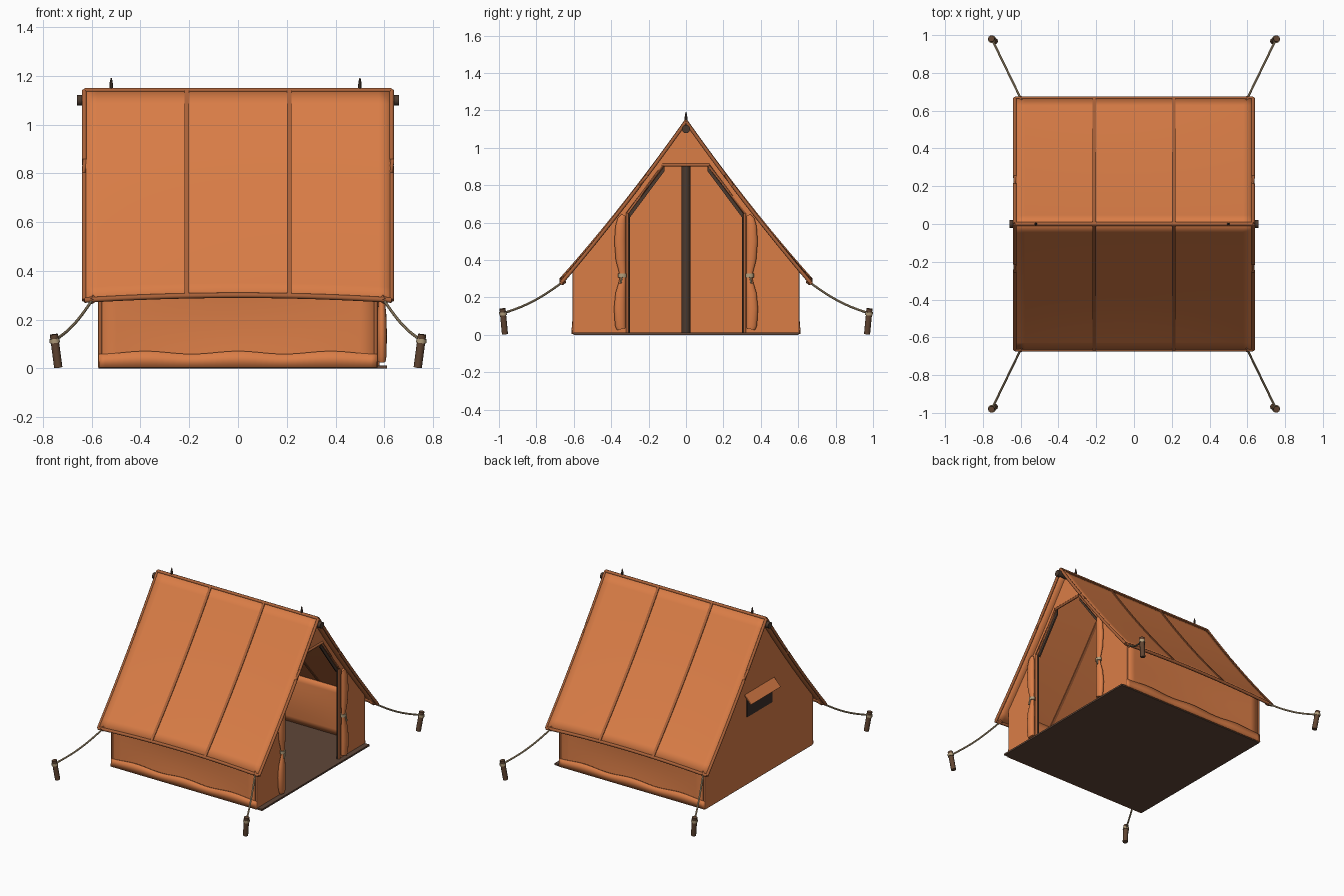
import bpy, bmesh, math
from mathutils import Vector

if "Cube" in bpy.data.objects:
    bpy.data.objects.remove(bpy.data.objects["Cube"])

def mat(name, c):
    m = bpy.data.materials.new(name)
    m.diffuse_color = (*c, 1)
    m.use_nodes = True
    m.node_tree.nodes["Principled BSDF"].inputs["Base Color"].default_value = m.diffuse_color
    return m

CANVAS = mat("orange canvas", (0.70, 0.205, 0.062))
TRIM = mat("brown binding", (0.40, 0.12, 0.04))
FLOOR = mat("dark brown groundsheet", (0.115, 0.062, 0.04))
POLE = mat("dark pole", (0.07, 0.042, 0.028))
ROPE = mat("beige rope", (0.45, 0.34, 0.20))
PEG = mat("wooden peg", (0.12, 0.06, 0.032))
MESH = mat("dark window mesh", (0.045, 0.03, 0.024))

def make(name, verts, faces, m, smooth=False, thick=0, offset=0):
    me = bpy.data.meshes.new(name)
    me.from_pydata([tuple(v) for v in verts], [], faces)
    bm = bmesh.new()
    bm.from_mesh(me)
    bmesh.ops.recalc_face_normals(bm, faces=bm.faces)
    bm.to_mesh(me)
    bm.free()
    me.materials.append(m)
    ob = bpy.data.objects.new(name, me)
    bpy.context.collection.objects.link(ob)
    if thick:
        s = ob.modifiers.new("thickness", 'SOLIDIFY')
        s.thickness, s.offset = thick, offset
    if smooth:
        bpy.context.view_layer.objects.active = ob
        ob.select_set(True)
        bpy.ops.object.shade_smooth_by_angle(angle=math.radians(40))
        ob.select_set(False)
    return ob

def grid(name, fn, nu, nv, m, **kw):
    """Sheet from a function of u, v in 0..1."""
    verts = [fn(i / nu, j / nv) for i in range(nu + 1) for j in range(nv + 1)]
    w = nv + 1
    faces = [(i*w + j, (i+1)*w + j, (i+1)*w + j + 1, i*w + j + 1)
             for i in range(nu) for j in range(nv)]
    return make(name, verts, faces, m, **kw)

def tube(name, pts, r, m, n=10, sx=1):
    """Capped tube along points; r is one radius or one per point, sx squashes it in x."""
    pts = [Vector(p) for p in pts]
    rs = r if isinstance(r, list) else [r] * len(pts)
    verts, faces = [], []
    for i, p in enumerate(pts):
        d = (pts[min(i+1, len(pts)-1)] - pts[max(i-1, 0)]).normalized()
        a = d.cross(Vector((0, 1, 0)) if abs(d.y) < 0.6 else Vector((1, 0, 0))).normalized()
        b = d.cross(a)
        for k in range(n):
            t = 2 * math.pi * k / n
            o = (a * math.cos(t) + b * math.sin(t)) * rs[i]
            o.x *= sx
            verts.append(p + o)
    for i in range(len(pts) - 1):
        faces += [(i*n + k, i*n + (k+1) % n, (i+1)*n + (k+1) % n, (i+1)*n + k) for k in range(n)]
    faces += [tuple(range(n)), tuple(range((len(pts)-1)*n, len(pts)*n))]
    return make(name, verts, faces, m, smooth=True)

def box(name, lo, hi, m):
    v = [(x, y, z) for x in (lo[0], hi[0]) for y in (lo[1], hi[1]) for z in (lo[2], hi[2])]
    f = [(0, 1, 3, 2), (4, 5, 7, 6), (0, 1, 5, 4), (2, 3, 7, 6), (0, 2, 6, 4), (1, 3, 7, 5)]
    return make(name, v, f, m)

HX, EY = 0.63, 0.665   # roof half length, eave distance

def roof(x, y):
    """Height of the slightly sagging roof."""
    t = abs(y) / EY
    return 1.14 - 0.86*t - 0.08*t*(1 - t) + 0.02*t*t*(1 - (x / HX)**2)

# Roof sheets with bound edges and seams
for s, side in ((-1, "front"), (1, "back")):
    def rp(u, v, s=s):
        x, y = HX*(2*u - 1), s*EY*v
        return (x, y, roof(x, y))
    grid(side + "_roof", rp, 24, 16, CANVAS, smooth=True, thick=0.012)
    tube(side + "_eave_binding", [rp(i/24, 1) for i in range(25)], 0.011, TRIM)
    for e in (0, 1):
        tube(side + "_rake_binding", [rp(e, j/16) for j in range(17)], 0.010, TRIM)
    for x in (-0.21, 0.21):
        grid(side + "_roof_seam", lambda u, v, x=x, s=s:
             (x + 0.018*(u - 0.5), s*EY*v, roof(x, EY*v)), 1, 16, TRIM, thick=0.022)
tube("ridge_binding", [(-HX, 0, 1.14), (HX, 0, 1.14)], 0.011, TRIM)

# Long side walls, mud skirts and corner bindings
for s, side in ((-1, "front"), (1, "back")):
    grid(side + "_wall", lambda u, v, s=s:
         (1.14*(u - 0.5), s*(0.60 - 0.012*math.sin(math.pi*v)*math.sin(math.pi*u)), 0.01 + 0.345*v),
         16, 8, CANVAS, smooth=True, thick=0.008)
    grid(side + "_skirt", lambda u, v, s=s:
         (1.14*(u - 0.5), s*(0.609 - 0.004*v),
          0.004 + v*(0.061 + 0.006*math.cos(6*math.pi*(u - 0.5)))),
         48, 1, CANVAS, smooth=True, thick=0.008)
    for x in (-0.565, 0.565):
        tube(side + "_corner_binding", [(x, s*0.60, 0.005), (x, s*0.60, 0.34)], 0.008, TRIM)

# Gable walls: closed rear, open doorway on the right
def slope(x):
    return [(x, y, roof(x, y) - 0.006) for y in [0.60*(1 - i/8) for i in range(17)]]
outer = [(0.57, 0.60, 0.01)] + slope(0.57) + [(0.57, -0.60, 0.01)]
door = [(-0.31, 0.01), (-0.31, 0.645), (-0.115, 0.905), (0.115, 0.905), (0.31, 0.645), (0.31, 0.01)]
front_pts = outer + [(0.57, y, z) for y, z in door]
make("door_gable", front_pts, [tuple(range(len(front_pts)))], CANVAS, thick=0.008)
rear = [(-0.57, 0.60, 0.005)] + slope(-0.57) + [(-0.57, -0.60, 0.005)]
make("rear_gable", rear, [tuple(range(len(rear)))], CANVAS, thick=0.008)

# Doorway binding, dark zips and rolled door flaps
tube("door_header_binding", [(0.574, -0.125, 0.908), (0.574, 0.125, 0.908)], 0.009, TRIM)
for s, side in ((-1, "left"), (1, "right")):
    tube(side + "_door_binding", [(0.573, s*y, z) for y, z in
         ((0.314, 0.01), (0.314, 0.65), (0.118, 0.91))], 0.008, TRIM)
    tube(side + "_door_zip", [(0.566, s*0.305, 0.012), (0.566, s*0.305, 0.645)], 0.006, POLE, 6)
    make(side + "_door_slant_zip", [(0.56, s*0.31, 0.65), (0.56, s*0.115, 0.91),
         (0.56, s*0.115, 0.875), (0.56, s*0.298, 0.63)], [(0, 1, 2, 3)], POLE, thick=0.01)
    prof = [(0.03, 0.024), (0.05, 0.029), (0.14, 0.032), (0.22, 0.028), (0.28, 0.019), (0.31, 0.016),
            (0.34, 0.019), (0.40, 0.027), (0.50, 0.031), (0.58, 0.028), (0.62, 0.022), (0.64, 0.012)]
    tube(side + "_rolled_door", [(0.590, s*(0.322 + r), z) for z, r in prof],
         [r for z, r in prof], CANVAS, 14, sx=0.65)
    tube(side + "_door_tie", [(0.590, s*0.340, 0.307), (0.590, s*0.340, 0.327)], 0.023, ROPE, 12, sx=0.8)
    tube(side + "_tie_tail", [(0.606, s*0.343, 0.31), (0.608, s*0.350, 0.275)], 0.006, ROPE, 6)

# Rear window with a short awning
box("window", (-0.579, -0.14, 0.48), (-0.573, 0.14, 0.61), MESH)
make("window_awning", [(-0.574, -0.165, 0.645), (-0.574, 0.165, 0.645),
                       (-0.625, 0.165, 0.59), (-0.625, -0.165, 0.59)], [(0, 1, 2, 3)], CANVAS, thick=0.008)

# Groundsheet with a lip at the door
box("groundsheet", (-0.572, -0.602, 0), (0.61, 0.602, 0.012), FLOOR)

# Ridge pole, rear upright and spikes
tube("ridge_pole", [(-0.64, 0, 1.10), (0.64, 0, 1.10)], 0.017, POLE, 12)
for s in (-1, 1):
    tube("ridge_pole_cap", [(s*0.635, 0, 1.10), (s*0.66, 0, 1.10)], 0.022, POLE, 14)
tube("rear_upright_pole", [(-0.52, 0, 0.01), (-0.52, 0, 1.10)], 0.024, POLE, 12)
for x in (-0.52, 0.50):
    tube("pole_spike", [(x, 0, 1.10), (x, 0, 1.165), (x, 0, 1.175), (x, 0, 1.192)],
         [0.007, 0.007, 0.006, 0.002], POLE, 8)

# Guy ropes and pegs at the four corners
for sx in (-1, 1):
    for sy in (-1, 1):
        a, b = Vector((0.595, 0.655, 0.285)), Vector((0.752, 0.978, 0.115))
        pts = []
        for i in range(11):
            p = a.lerp(b, i/10)
            p.z -= 0.02*math.sin(math.pi*i/10)
            pts.append((sx*p.x, sy*p.y, p.z))
        tube("guy_rope", pts, 0.006, ROPE, 8)
        tube("rope_toggle", [(sx*0.593, sy*0.650, 0.290), (sx*0.602, sy*0.668, 0.276)], 0.014, TRIM, 8)
        tube("peg", [(sx*0.737, sy*0.968, 0.004), (sx*0.755, sy*0.981, 0.14)], 0.017, PEG, 10)
        tube("peg_rope_loop", [(sx*0.751, sy*0.978, 0.105), (sx*0.753, sy*0.979, 0.122)], 0.021, ROPE, 10)
